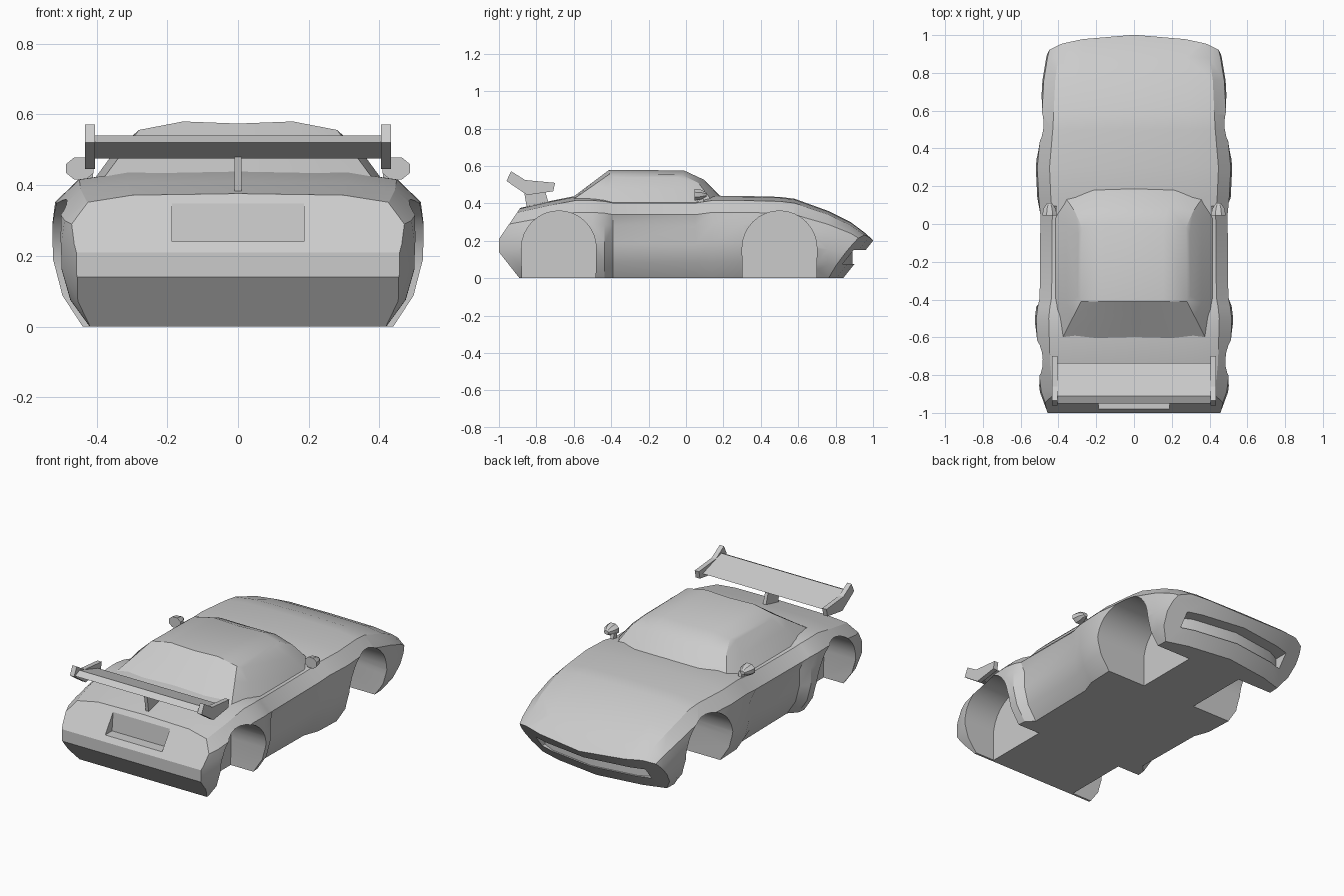
import bpy, bmesh, math
from mathutils import Vector

if "Cube" in bpy.data.objects:
    bpy.data.objects.remove(bpy.data.objects["Cube"])


def finish(bm, name, angle=28):
    bmesh.ops.recalc_face_normals(bm, faces=bm.faces)
    me = bpy.data.meshes.new(name)
    bm.to_mesh(me)
    bm.free()
    ob = bpy.data.objects.new(name, me)
    bpy.context.collection.objects.link(ob)
    if angle:
        smooth(ob, angle)
    return ob


def activate(ob):
    bpy.ops.object.select_all(action='DESELECT')
    ob.select_set(True)
    bpy.context.view_layer.objects.active = ob


def smooth(ob, angle):
    activate(ob)
    bpy.ops.object.shade_smooth_by_angle(angle=math.radians(angle))


def prism(name, pts, a, b, axis='x'):
    """Extrude a profile: (y, z) points along x, or (x, y) points along z."""
    bm = bmesh.new()
    place = (lambda p, t: (t, p[0], p[1])) if axis == 'x' else (lambda p, t: (p[0], p[1], t))
    lo, hi = [[bm.verts.new(place(p, t)) for p in pts] for t in (a, b)]
    bm.faces.new(lo)
    bm.faces.new(hi)
    for i in range(len(pts)):
        j = (i + 1) % len(pts)
        bm.faces.new((lo[i], lo[j], hi[j], hi[i]))
    return finish(bm, name, None)


def carve(ob, cutter):
    cutter.hide_render = True
    m = ob.modifiers.new('cut', 'BOOLEAN')
    m.operation, m.solver, m.object = 'DIFFERENCE', 'EXACT', cutter
    activate(ob)
    bpy.ops.object.modifier_apply(modifier=m.name)
    bpy.data.objects.remove(cutter)


# Body: one half section, scaled by width and height along the length
section = [(.84, 0), (.95, .2), (1, .43), (1, .66), (.985, .8), (.86, .945), (.6, .99), (0, 1)]
# y, half width, door inset, height
stations = [
    (-1.02, .45, 0, .345), (-.89, .498, 0, .375), (-.74, .517, 0, .41), (-.59, .522, 0, .44),
    (-.5, .525, 0, .44), (-.435, .517, 0, .435), (-.39, .507, .035, .425), (.05, .503, .025, .425),
    (.14, .512, 0, .44), (.3, .52, 0, .44), (.5, .5, 0, .435), (.58, .495, 0, .425), (.76, .485, 0, .36),
    (.88, .465, 0, .30), (.96, .445, 0, .24), (1.02, .43, 0, .185)]
bm = bmesh.new()
rings = []
for y, w, inset, h in stations:
    half = [(x * w - (inset if i < 4 else 0), y, z * h) for i, (x, z) in enumerate(section)]
    rings.append([bm.verts.new(p) for p in half + [(-x, y, z) for x, y, z in half[-2::-1]]])
for r, s in zip(rings, rings[1:]):
    for i in range(len(r)):
        j = (i + 1) % len(r)
        bm.faces.new((r[i], r[j], s[j], s[i]))
bm.faces.new(rings[0])
bm.faces.new(rings[-1])
bmesh.ops.recalc_face_normals(bm, faces=bm.faces)

# Flat planes that shape the tail and the bowed, undercut nose
planes = [((0, -1, .21), (0, -.16, .11)), ((0, -1, .14), (0, -1, 0)), ((0, -1, .14), (0, -.14, -.11))]
for s in (-1, 1):
    planes += [((s * .45, -.97, .24), (s * .13, -.03, .055)),
               ((0, 1, .2), (s * .14, 1, -.8)), ((s * .28, .96, .2), (s * .3, 1, -.8))]
for co, no in planes:
    if no[0] and no[1] == -.03:
        continue
    bmesh.ops.bisect_plane(bm, geom=bm.verts[:] + bm.edges[:] + bm.faces[:], dist=1e-5,
                           plane_co=co, plane_no=Vector(no).normalized(), clear_outer=True)
    bmesh.ops.holes_fill(bm, edges=[e for e in bm.edges if e.is_boundary], sides=0)
body = finish(bm, 'body', None)

# Wheel wells, nose intake and rear plate recess
for yc, inner in ((-.68, .29), (.5, .18)):
    arch = [(yc + .2 * math.cos(math.pi * i / 16), .16 + .2 * math.sin(math.pi * i / 16)) for i in range(17)]
    arch += [(yc - .195, -.1), (yc + .195, -.1)]
    for s in (-1, 1):
        carve(body, prism('well_cutter', arch, s * inner, s * .7))
slot = [(-.36, .81), (-.28, .85), (0, .89), (.28, .85), (.36, .81), (.36, 1.1), (-.36, 1.1)]
carve(body, prism('intake_cutter', slot, .075, .15, 'z'))
carve(body, prism('plate_cutter', [(-1.2, .24), (-.915, .24), (-.905, .35), (-1.2, .35)], -.187, .187))
smooth(body, 28)

# Cabin: base ring, bulged windscreen ring and slightly crowned roof ring
base = [(0, .215, .41), (.22, .205, .41), (.37, .15, .40), (.43, .04, .385),
        (.43, -.47, .385), (.38, -.605, .42), (.2, -.61, .43), (0, -.61, .43)]
roof = [(0, -.01, .57), (.155, -.01, .576), (.275, -.02, .553), (.295, -.05, .54),
        (.298, -.38, .54), (.28, -.41, .556), (.155, -.41, .58), (0, -.41, .574)]
mid = []
for i, (p, q) in enumerate(zip(base, roof)):
    bulge = Vector((0, .018, .018)) if i < 3 else Vector((.008, 0, .004)) if i < 5 else Vector()
    mid.append(Vector(p).lerp(Vector(q), .6) + bulge)
bm = bmesh.new()
for s in (-1, 1):
    b, m, t = [[bm.verts.new((s * x, y, z)) for x, y, z in ring] for ring in (base, mid, roof)]
    for lo, hi in ((b, m), (m, t)):
        for i in range(7):
            bm.faces.new((lo[i], lo[i + 1], hi[i + 1], hi[i]))
    for ring in (b, t):
        for i in range(3):
            bm.faces.new((ring[i], ring[i + 1], ring[6 - i], ring[7 - i]))
bmesh.ops.remove_doubles(bm, verts=bm.verts, dist=1e-4)
finish(bm, 'cabin', 28)

# Rear wing: blade, centre post and end plates
prism('wing_blade', [(-.735, .485), (-.91, .54), (-.95, .52), (-.86, .475)], -.41, .41)
prism('wing_post', [(-.87, .49), (-.85, .37), (-.73, .39), (-.76, .485)], -.01, .01)
plate = [(-.935, .572), (-.86, .525), (-.70, .51), (-.71, .465), (-.85, .445), (-.96, .52)]
for s in (-1, 1):
    prism('wing_end_plate', plate, s * .405, s * .433)

# Door mirrors: tapered shells on short stems
for s in (-1, 1):
    bm = bmesh.new()
    mirror_rings = []
    for y, k in ((.045, 1), (.08, .85), (.11, .35)):
        mirror_rings.append([bm.verts.new((s * .447 + .042 * k * math.cos(a), y, .447 + .034 * k * math.sin(a)))
                             for a in [math.tau * i / 8 + math.pi / 8 for i in range(8)]])
    for r, q in zip(mirror_rings, mirror_rings[1:]):
        for i in range(8):
            bm.faces.new((r[i], r[(i + 1) % 8], q[(i + 1) % 8], q[i]))
    bm.faces.new(mirror_rings[0])
    bm.faces.new(mirror_rings[-1])
    finish(bm, 'door_mirror', 30)
    prism('mirror_stem', [(.065, .39), (.1, .39), (.09, .44), (.06, .44)], s * .41, s * .43)
